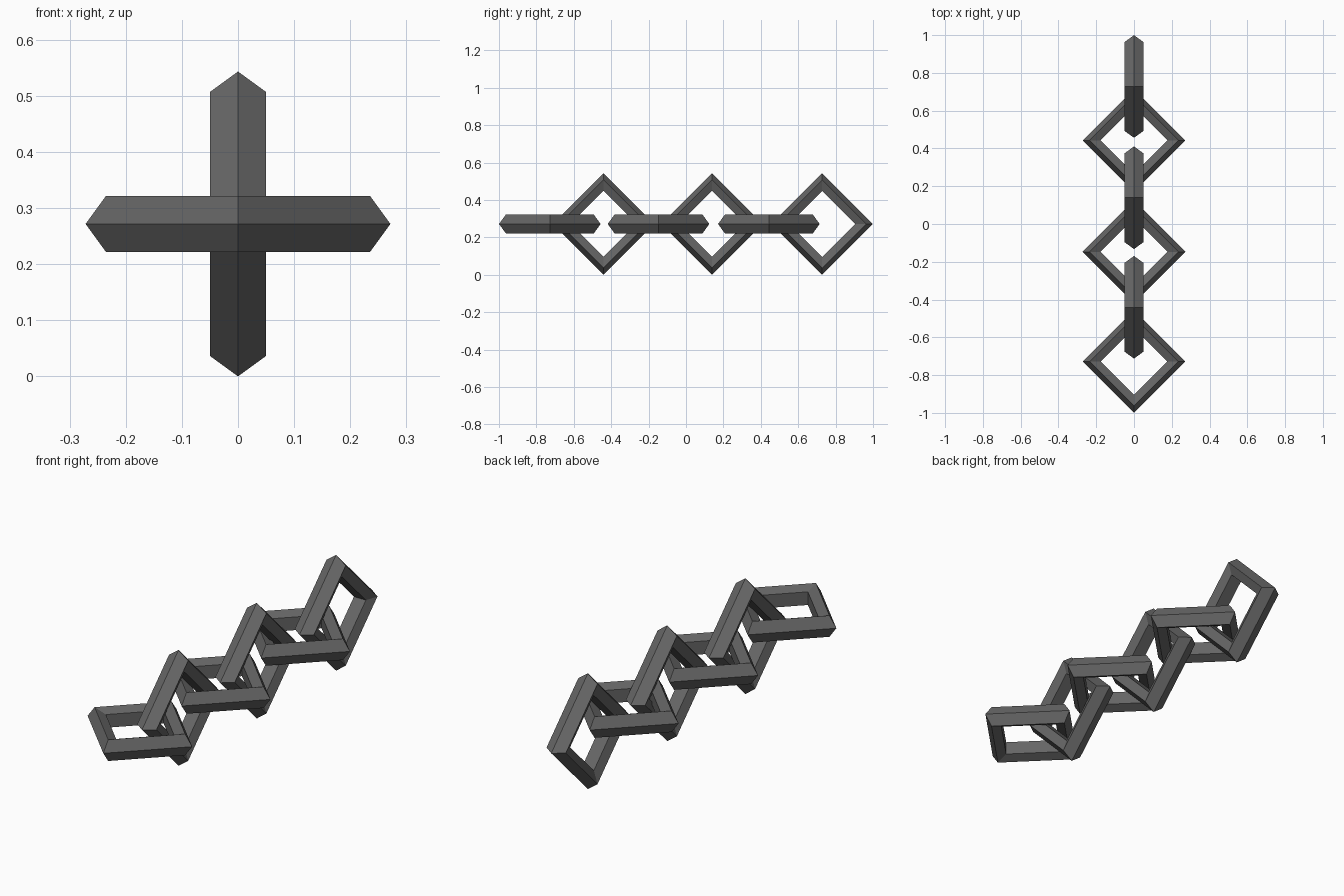
import bpy
import math

if "Cube" in bpy.data.objects:
    bpy.data.objects.remove(bpy.data.objects["Cube"])

MAJOR, MINOR = 0.219, 0.0526      # ring radius and bar radius
HEIGHT = MAJOR + MINOR            # chain axis height, lowest corners touch z = 0

# Dark metal
metal = bpy.data.materials.new("dark_metal")
metal.diffuse_color = (0.13, 0.13, 0.13, 1)
metal.use_nodes = True
metal.node_tree.nodes["Principled BSDF"].inputs["Base Color"].default_value = metal.diffuse_color

# Link centres along y; links alternate between lying flat and standing upright
centres = [-0.728, -0.441, -0.147, 0.139, 0.443, 0.728]


def add_link(index, y):
    """Four-cornered ring with a five-sided bar, flat shaded."""
    upright = index % 2 == 1
    bpy.ops.mesh.primitive_torus_add(
        major_segments=4, minor_segments=5,
        major_radius=MAJOR, minor_radius=MINOR,
        location=(0, y, HEIGHT),
        rotation=(0, math.radians(90) if upright else 0, 0))
    link = bpy.context.object
    link.name = f"{'upright' if upright else 'flat'}_link_{index + 1}"
    bpy.ops.object.shade_flat()
    link.data.materials.append(metal)


for i, y in enumerate(centres):
    add_link(i, y)
